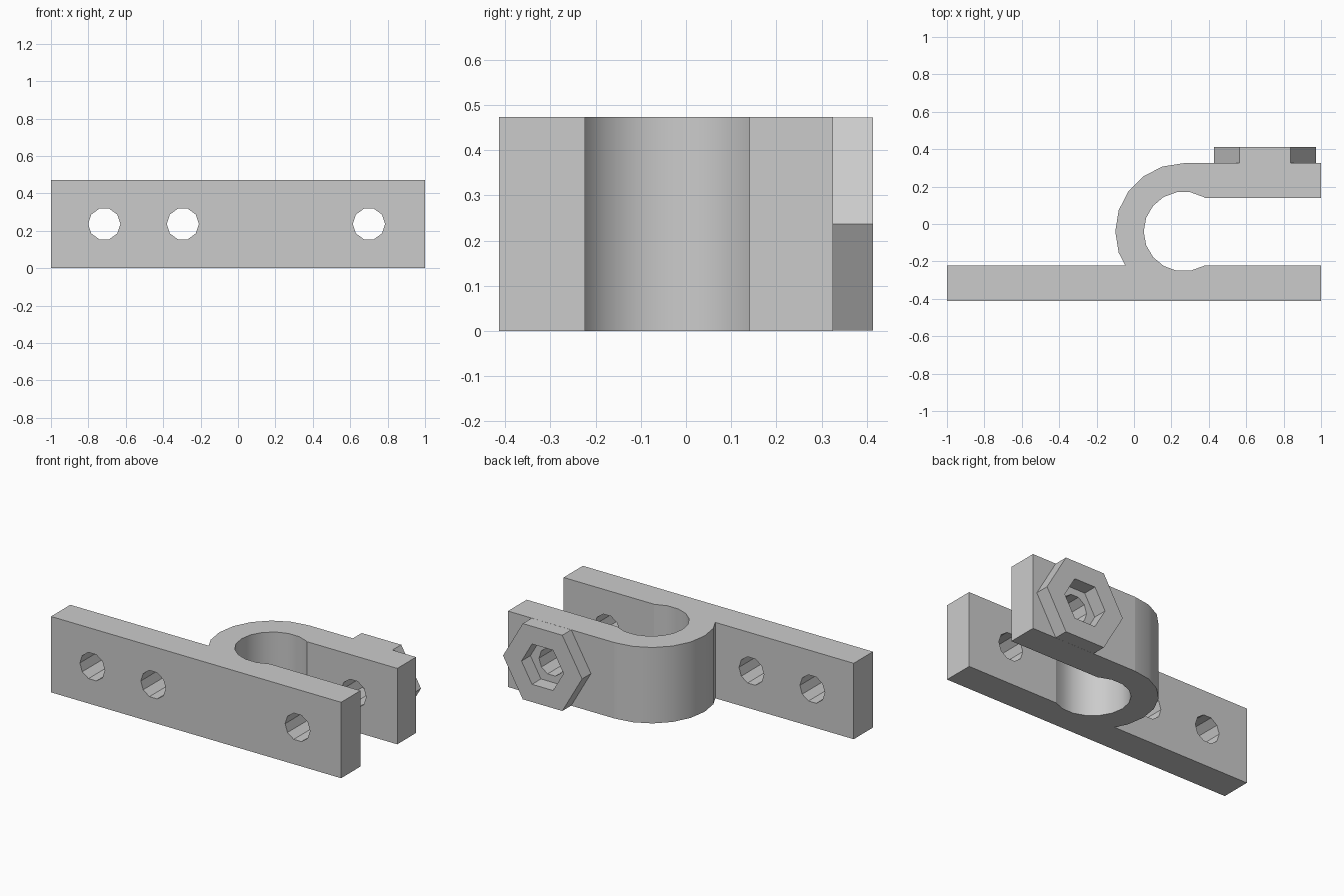
import bpy, bmesh
from math import radians, cos, sin, pi
from mathutils import Vector

cube = bpy.data.objects.get("Cube")
if cube:
    bpy.data.objects.remove(cube, do_unlink=True)

HEIGHT = 0.473
MID_Z = HEIGHT / 2
CENTRE = Vector((0.265, -0.04))
BOLT_X = 0.70
ARM_IN, ARM_OUT, BACK = 0.14, 0.325, 0.413
PLATE_IN = -0.223

grey = bpy.data.materials.new("light grey")
grey.use_nodes = True
grey.diffuse_color = (0.6, 0.6, 0.6, 1)
grey.node_tree.nodes["Principled BSDF"].inputs["Base Color"].default_value = (0.6, 0.6, 0.6, 1)


def extrude(name, points, offset):
    """Solid made by sweeping a flat outline along an offset."""
    bm = bmesh.new()
    face = bm.faces.new([bm.verts.new(p) for p in points])
    grown = bmesh.ops.extrude_face_region(bm, geom=[face])
    moved = [v for v in grown["geom"] if isinstance(v, bmesh.types.BMVert)]
    bmesh.ops.translate(bm, verts=moved, vec=offset)
    bmesh.ops.recalc_face_normals(bm, faces=bm.faces)
    mesh = bpy.data.meshes.new(name)
    bm.to_mesh(mesh)
    bm.free()
    mesh.materials.append(grey)
    ob = bpy.data.objects.new(name, mesh)
    bpy.context.collection.objects.link(ob)
    return ob


def prism(name, x, radius, sides, y0, y1):
    """Regular prism along y, with a corner pointing to +x."""
    ring = [(x + radius * cos(2 * pi * i / sides), y0,
             MID_Z + radius * sin(2 * pi * i / sides)) for i in range(sides)]
    return extrude(name, ring, (0, y1 - y0, 0))


def arc(radius, start, stop, step):
    return [(CENTRE.x + radius * cos(radians(a)), CENTRE.y + radius * sin(radians(a)))
            for a in range(start, stop, step)]


def combine(target, other, operation):
    """Apply a boolean and discard the helper."""
    mod = target.modifiers.new(operation, "BOOLEAN")
    mod.operation, mod.object, mod.solver = operation, other, "EXACT"
    graph = bpy.context.evaluated_depsgraph_get()
    mesh = bpy.data.meshes.new_from_object(target.evaluated_get(graph))
    target.modifiers.clear()
    target.data = mesh
    bpy.data.objects.remove(other, do_unlink=True)


# Mounting plate, curved clamp and free arm as one outline
outline = [(-1, -BACK), (1, -BACK), (1, PLATE_IN), (0.376, PLATE_IN)]
outline += arc(0.213, 300, 59, -20)
outline += [(0.376, ARM_IN), (1, ARM_IN), (1, ARM_OUT)]
outline += arc(0.365, 90, 199, 18)
outline += [(-0.046, PLATE_IN), (-1, PLATE_IN)]
clamp = extrude("pipe_clamp", [(x, y, 0) for x, y in outline], (0, 0, HEIGHT))

# Hexagonal nut holder on the arm, with its pocket
combine(clamp, prism("nut_holder", BOLT_X, 0.2725, 6, ARM_OUT - 0.03, BACK), "UNION")
combine(clamp, prism("nut_pocket", BOLT_X, 0.145, 6, ARM_OUT, BACK + 0.1), "DIFFERENCE")

# Screw holes, the last one through both plate and arm
for x in (-0.715, -0.295, BOLT_X):
    combine(clamp, prism("screw_hole", x, 0.086, 10, -0.6, 0.6), "DIFFERENCE")

# Smooth the bends, keep the broad faces flat
bpy.ops.object.select_all(action="DESELECT")
clamp.select_set(True)
bpy.context.view_layer.objects.active = clamp
bpy.ops.object.shade_smooth_by_angle(angle=radians(25))
for poly in clamp.data.polygons:
    if poly.area > 0.1 or abs(poly.normal.z) > 0.9:
        poly.use_smooth = False
